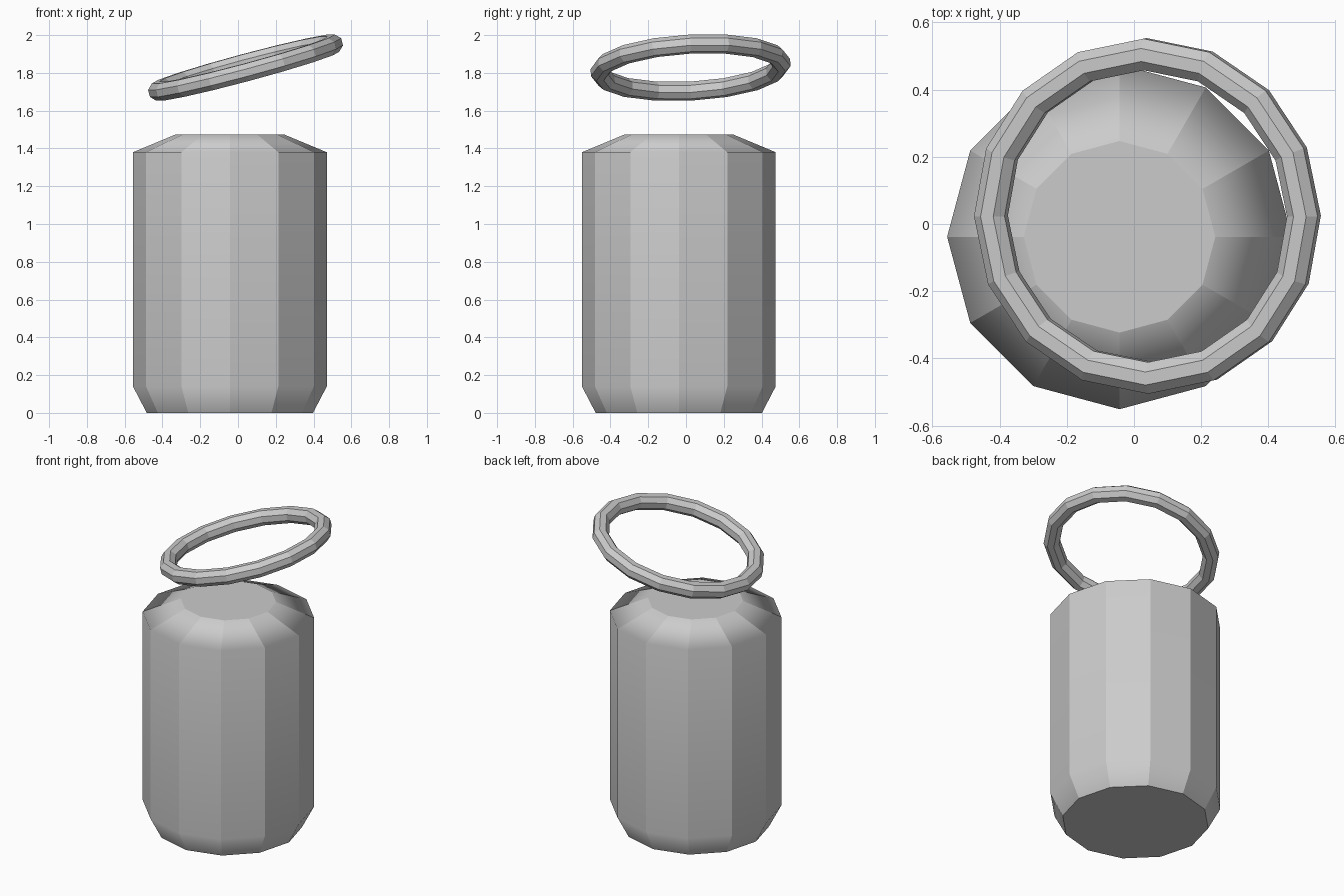
import bpy, bmesh
from math import cos, sin, pi, radians

if "Cube" in bpy.data.objects:
    bpy.data.objects.remove(bpy.data.objects["Cube"])


def circle(bm, r, z, n):
    return [bm.verts.new((r * cos(2 * pi * i / n), r * sin(2 * pi * i / n), z)) for i in range(n)]


def bridge(bm, a, b):
    n = len(a)
    return [bm.faces.new((a[i], a[(i + 1) % n], b[(i + 1) % n], b[i])) for i in range(n)]


def finish(name, bm, location, rotation=(0, 0, 0)):
    bmesh.ops.recalc_face_normals(bm, faces=bm.faces)
    mesh = bpy.data.meshes.new(name)
    bm.to_mesh(mesh)
    bm.free()
    obj = bpy.data.objects.new(name, mesh)
    bpy.context.collection.objects.link(obj)
    obj.location, obj.rotation_euler = location, rotation
    return obj


# Twelve-sided body with chamfered base and sloped shoulder
bm = bmesh.new()
rings = [circle(bm, r, z, 12) for r, z in
         ((0.44, 0), (0.513, 0.14), (0.513, 1.38), (0.285, 1.475))]
for a, b in zip(rings, rings[1:]):
    bridge(bm, a, b)
bm.faces.new(rings[0])
bm.faces.new(rings[-1])
# Upright edges and cap rims stay sharp; the chamfers blend into the walls
for f in bm.faces:
    f.smooth = True
for e in bm.edges:
    za, zb = (v.co.z for v in e.verts)
    e.smooth = za == zb and 0.1 < za < 1.4
body = finish("body", bm, (-0.043, -0.038, 0))
weighted = body.modifiers.new("weighted_normals", 'WEIGHTED_NORMAL')
weighted.keep_sharp = True

# Floating tilted ring with an octagonal section
bm = bmesh.new()
apothem, major = 0.047, 0.482
tube = apothem / cos(pi / 8)
loops = []
for k in range(8):
    t = 2 * pi * (k + 0.5) / 8
    loops.append(circle(bm, major + tube * cos(t), tube * sin(t), 16))
for k in range(8):
    bridge(bm, loops[k], loops[(k + 1) % 8])
finish("ring", bm, (0.04, 0.024, 1.828), (radians(3), radians(-15), 0))
